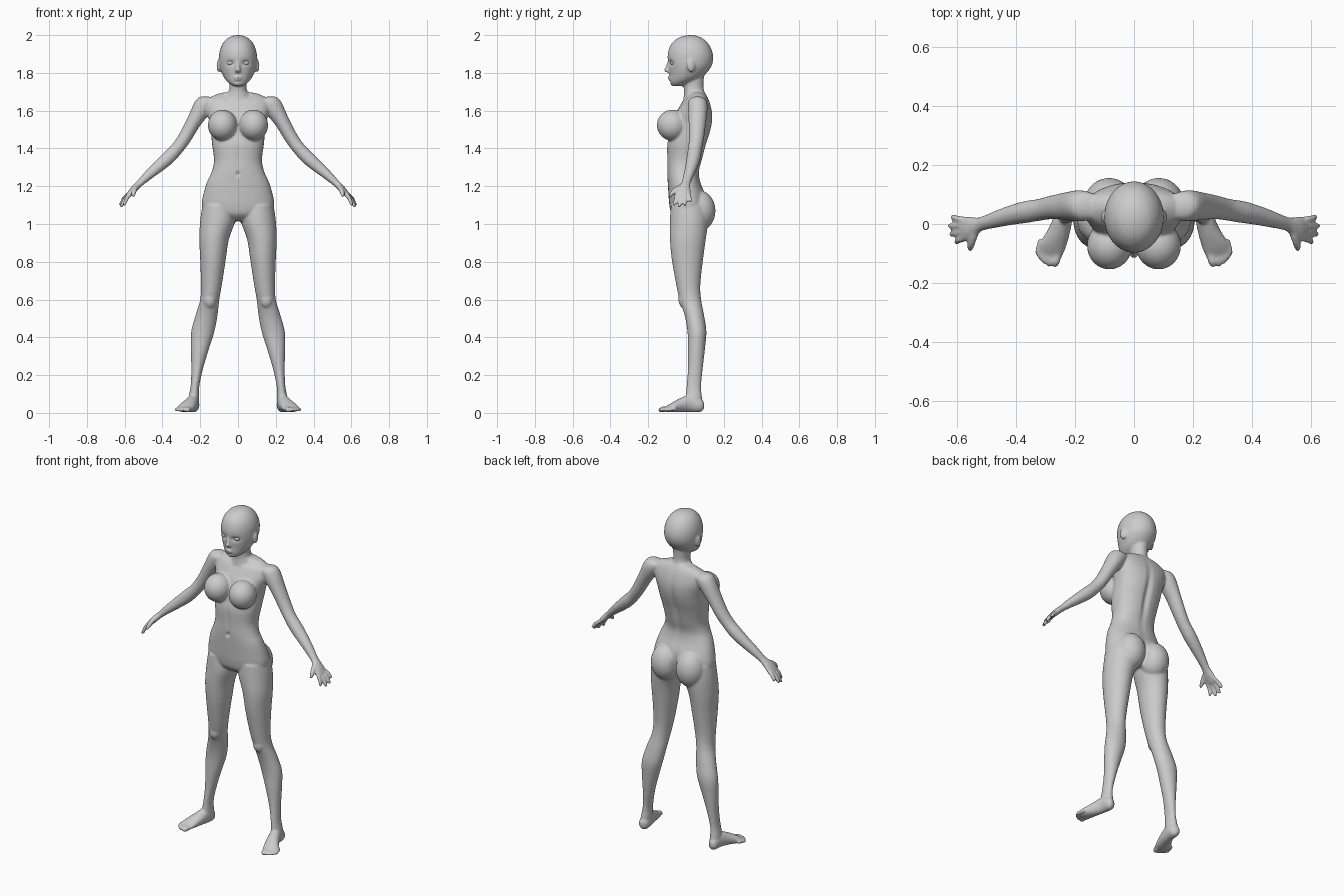
import bpy, bmesh, math
from mathutils import Vector, Matrix

X, Y, Z = Vector((1, 0, 0)), Vector((0, 1, 0)), Vector((0, 0, 1))
bm = bmesh.new()


def spline(rows, n=4):
    """Catmull-Rom interpolation of the key rows."""
    out = []
    for i in range(len(rows) - 1):
        a, b, c, d = (rows[max(i - 1, 0)], rows[i], rows[i + 1],
                      rows[min(i + 2, len(rows) - 1)])
        for k in range(n):
            t = k / n
            out.append([0.5 * (2 * q + (r - p) * t + (2 * p - 5 * q + 4 * r - s) * t * t
                               + (3 * q - p - 3 * r + s) * t ** 3)
                        for p, q, r, s in zip(a, b, c, d)])
    return out + [list(rows[-1])]


def loft(rows, u=X, v=Y, sides=(1,), power=2.0, seg=32):
    """Skin rings given as (x, y, z, radius along u, radius along v)."""
    u, v = u.normalized(), v.normalized()
    keys = spline(rows)
    for s in sides:
        rings = []
        for x, y, z, ra, rb in keys:
            ring = []
            for k in range(seg):
                a = 2 * math.pi * k / seg
                c, d = math.cos(a), math.sin(a)
                c = math.copysign(abs(c) ** (2 / power), c)
                d = math.copysign(abs(d) ** (2 / power), d)
                p = Vector((x, y, z)) + u * c * max(ra, .001) + v * d * max(rb, .001)
                ring.append(bm.verts.new((p.x * s, p.y, p.z)))
            rings.append(ring)
        for r0, r1 in zip(rings, rings[1:]):
            for k in range(seg):
                j = (k + 1) % seg
                bm.faces.new((r0[k], r0[j], r1[j], r1[k]))
        bm.faces.new(rings[0])
        bm.faces.new(rings[-1])


def blob(c, r, sides=(1, -1), rot=0):
    """Ellipsoid, mirrored for each side."""
    for s in sides:
        m = (Matrix.Translation((c[0] * s, c[1], c[2])) @ Matrix.Rotation(rot * s, 4, 'Z')
             @ Matrix.Diagonal((*r, 1)))
        bmesh.ops.create_uvsphere(bm, u_segments=32, v_segments=20, radius=1, matrix=m)


def upright(rows):
    """(z, half width, front y, back y) to centred rings."""
    return [(0, (f + b) / 2, z, w, (b - f) / 2) for z, w, f, b in rows]


BOTH = (1, -1)

# torso
loft(upright([(1.70, .045, .005, .095), (1.688, .11, .02, .105), (1.66, .16, -.01, .12),
              (1.62, .17, -.035, .133), (1.58, .162, -.058, .14), (1.53, .148, -.075, .138),
              (1.475, .142, -.087, .125), (1.42, .137, -.1, .107), (1.34, .127, -.1, .086),
              (1.28, .138, -.1, .07), (1.225, .163, -.097, .076), (1.16, .183, -.093, .1),
              (1.10, .192, -.088, .11), (1.05, .17, -.075, .10), (1.015, .09, -.035, .08)]),
     power=2.25)
blob((.082, -.072, 1.523), (.077, .082, .082), rot=.15)
blob((.084, .068, 1.07), (.086, .088, .108))

# neck and head
loft(upright([(1.83, .05, 0, .10), (1.76, .046, -.012, .094), (1.72, .045, -.012, .093),
              (1.695, .055, -.01, .1), (1.66, .085, -.015, .11)]))
loft(upright([(2.0, .008, .015, .03), (1.995, .032, -.015, .06), (1.98, .06, -.05, .092),
              (1.95, .084, -.08, .122), (1.91, .098, -.095, .14), (1.87, .101, -.097, .144),
              (1.83, .097, -.092, .132), (1.79, .082, -.088, .1), (1.765, .067, -.087, .065),
              (1.745, .047, -.084, .02), (1.73, .024, -.074, -.015)]))
# nose, lips, ears
loft([(0, -.092, 1.862, .008, .006), (0, -.098, 1.835, .009, .009),
      (0, -.102, 1.815, .014, .014), (0, -.095, 1.802, .011, .009)])
blob((0, -.083, 1.776), (.022, .014, .006), (1,))
blob((0, -.081, 1.766), (.019, .014, .006), (1,))
blob((.101, .028, 1.838), (.011, .022, .034), rot=.3)

# legs: z, inner x, outer x, front y, back y
leg = [(1.10, .02, .188, -.08, .11), (1.02, .014, .2, -.085, .118), (.92, .048, .205, -.085, .105),
       (.81, .065, .2, -.075, .09), (.68, .085, .196, -.052, .076), (.60, .099, .2, -.035, .08),
       (.52, .108, .224, -.008, .095), (.43, .125, .248, .008, .108), (.335, .155, .25, .01, .1),
       (.23, .186, .247, .01, .088), (.14, .205, .251, .003, .08), (.08, .205, .262, 0, .085),
       (.03, .207, .262, .01, .088)]
loft([((a + b) / 2, (f + k) / 2, z, (b - a) / 2, (k - f) / 2) for z, a, b, f, k in leg], sides=BOTH)
blob((.15, -.012, .6), (.034, .028, .045))

# feet and toes
loft([(.232, .095, .04, .012, .018), (.233, .075, .04, .029, .036), (.24, .02, .05, .032, .046),
      (.256, -.03, .041, .038, .037), (.276, -.075, .028, .045, .025),
      (.284, -.105, .019, .04, .014)], Vector((1, .22, 0)), Z, BOTH)
for i, (tx, ty, r) in enumerate([(.268, -.14, .015), (.288, -.138, .011), (.303, -.13, .0105),
                                 (.316, -.118, .01), (.327, -.102, .01)]):
    loft([(tx - .012, ty + .05, .022, r, r), (tx - .003, ty + .015, .019, r, r),
          (tx - .001, ty + .005, .016, r, r * .9), (tx, ty - .006, .015, r * .4, r * .4)],
         X, Z, BOTH, seg=16)

# arms and palms
ARM_U = Vector((.77, 0, .64))
loft([(.13, .06, 1.655, .03, .04), (.165, .061, 1.643, .047, .05), (.192, .062, 1.612, .05, .052),
      (.235, .06, 1.54, .04, .046), (.28, .056, 1.46, .036, .04), (.32, .048, 1.403, .034, .037),
      (.37, .04, 1.35, .036, .037), (.42, .029, 1.305, .032, .033), (.47, .015, 1.262, .026, .028),
      (.515, .001, 1.22, .019, .024), (.536, -.008, 1.2, .018, .031), (.56, -.015, 1.175, .017, .04),
      (.58, -.017, 1.152, .013, .038)], ARM_U, Y, BOTH)
# fingers
for by, tx, ty, tz in [(-.045, .605, -.062, 1.098), (-.026, .622, -.035, 1.09),
                       (-.006, .628, -.006, 1.098), (.012, .618, .024, 1.118)]:
    a, b = Vector((.566, by, 1.166)), Vector((tx, ty, tz))
    loft([(*a, .012, .012), (*(a.lerp(b, .5) + ARM_U * .005), .0115, .011),
          (*a.lerp(b, .9), .0095, .0095), (*b, .005, .005)], ARM_U, Y, BOTH, seg=16)
# thumb
loft([(.535, -.015, 1.2, .016, .018), (.546, -.05, 1.182, .014, .016),
      (.553, -.076, 1.16, .012, .012), (.555, -.09, 1.142, .006, .006)],
     X, Vector((0, .75, -.66)), BOTH, seg=16)

# fuse the parts into one skin
bmesh.ops.recalc_face_normals(bm, faces=bm.faces)
raw = bpy.data.meshes.new("body_parts")
bm.to_mesh(raw)
bm.free()
body = bpy.data.objects.new("body", raw)
bpy.context.collection.objects.link(body)
rem = body.modifiers.new("fuse", 'REMESH')
rem.mode, rem.voxel_size = 'VOXEL', .006
smo = body.modifiers.new("soften", 'SMOOTH')
smo.factor, smo.iterations = .5, 5
bpy.context.view_layer.update()
skin = bpy.data.meshes.new_from_object(body.evaluated_get(bpy.context.evaluated_depsgraph_get()))
body.modifiers.clear()
body.data = skin

# sculpted dents: centre, reach, push along y
dents = [((0, .13, 1.42), (.018, .07, .16), -.014),      # spine furrow
         ((0, .09, 1.06), (.014, .07, .07), -.02),       # cleft
         ((0, -.1, 1.265), (.009, .03, .011), .012),     # navel
         ((0, -.1, 1.36), (.012, .03, .07), .004),       # abdomen line
         ((0, -.09, 1.752), (.025, .03, .005), .004)]    # below the lips
for s in BOTH:
    dents += [((.04 * s, -.09, 1.853), (.022, .04, .014), .012),   # eye socket
              ((.065 * s, -.02, 1.675), (.03, .03, .01), .008)]    # above collar bone
for vert in skin.vertices:
    for c, r, push in dents:
        e = sum(((vert.co[i] - c[i]) / r[i]) ** 2 for i in range(3))
        if e < 9:
            vert.co.y += push * math.exp(-e)
skin.polygons.foreach_set("use_smooth", [True] * len(skin.polygons))

# closed eyes
for s, side in ((1, "left"), (-1, "right")):
    bpy.ops.mesh.primitive_uv_sphere_add(segments=24, ring_count=16, radius=1,
                                         location=(.039 * s, -.062, 1.853))
    eye = bpy.context.object
    eye.name = side + "_eye"
    eye.scale = (.021, .02, .015)
    bpy.ops.object.shade_smooth()
